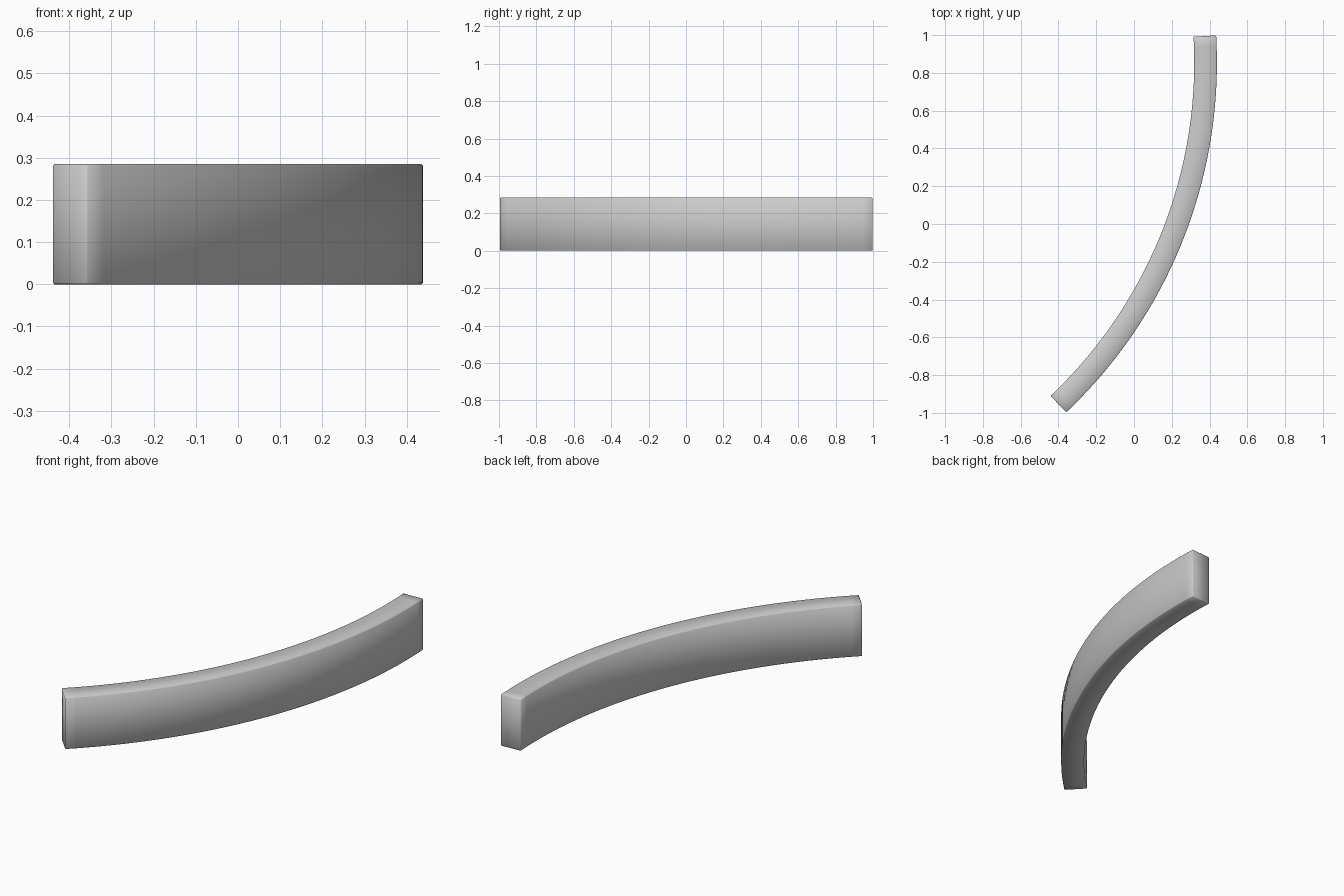
import bpy, bmesh
from math import radians, cos, sin

if "Cube" in bpy.data.objects:
    bpy.data.objects.remove(bpy.data.objects["Cube"])

# Arc of the beam in plan, and its rectangular section
CX, CY = -2.111, 0.856
R_IN, R_OUT = 2.43, 2.55
A0, A1 = -46.6, 3.2
HEIGHT, STEPS = 0.285, 40

bm = bmesh.new()
rings = []
for i in range(STEPS + 1):
    a = radians(A0 + (A1 - A0) * i / STEPS)
    section = [(R_IN, 0), (R_OUT, 0), (R_OUT, HEIGHT), (R_IN, HEIGHT)]
    rings.append([bm.verts.new((CX + r * cos(a), CY + r * sin(a), z)) for r, z in section])

# Four curved walls
for p, q in zip(rings, rings[1:]):
    for k in range(4):
        j = (k + 1) % 4
        bm.faces.new((p[k], p[j], q[j], q[k]))
# End caps
bm.faces.new(rings[0][::-1])
bm.faces.new(rings[-1])
bmesh.ops.recalc_face_normals(bm, faces=bm.faces)

mesh = bpy.data.meshes.new("curved_beam")
bm.to_mesh(mesh)
bm.free()
beam = bpy.data.objects.new("curved_beam", mesh)
bpy.context.collection.objects.link(beam)

# Fine bevel along the sharp edges, smooth shading
bevel = beam.modifiers.new("edge_bevel", 'BEVEL')
bevel.width = 0.004
bevel.segments = 1
bevel.limit_method = 'ANGLE'
bevel.angle_limit = radians(40)
for f in mesh.polygons:
    f.use_smooth = True
